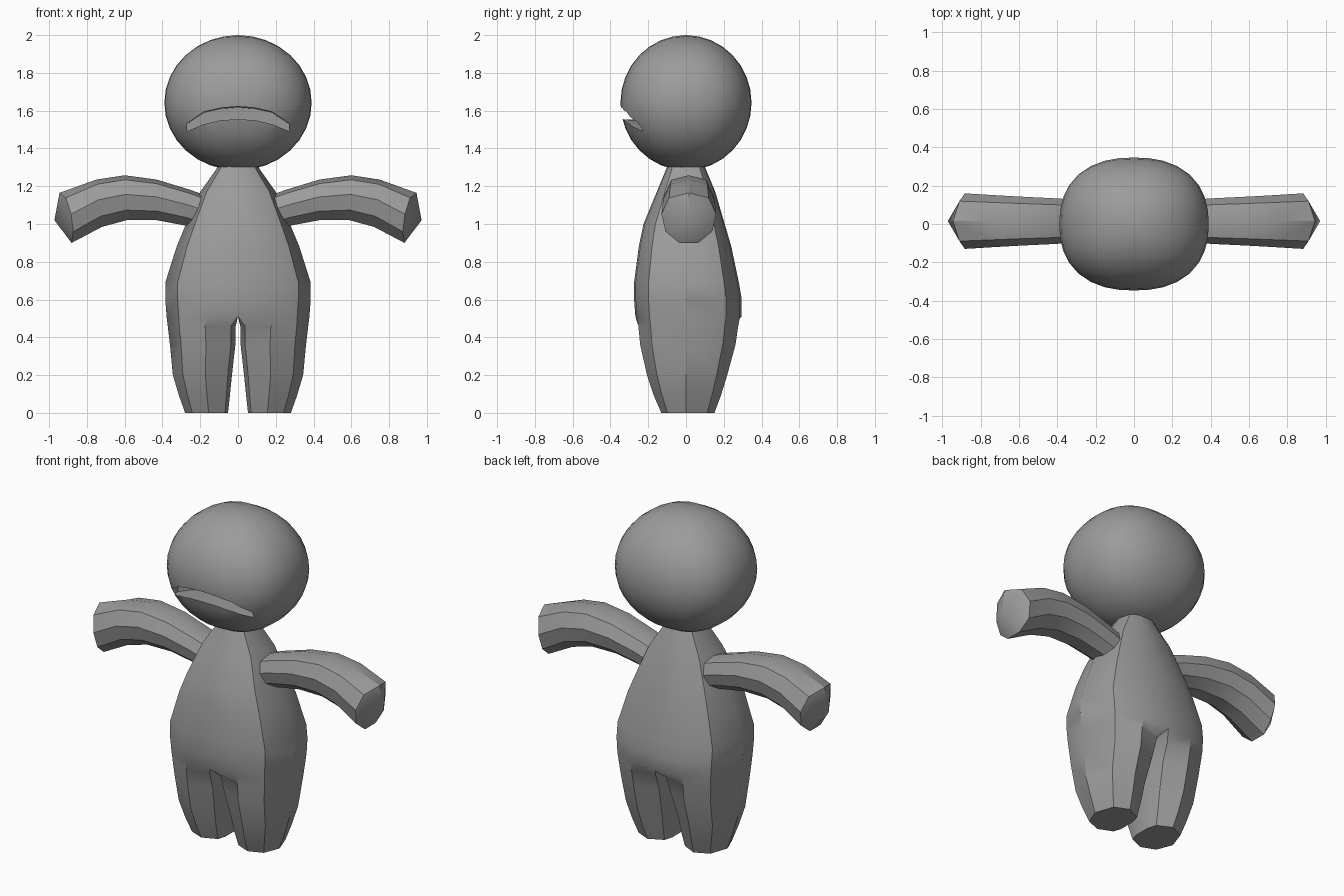
import bpy, bmesh, math
from mathutils import Vector

if "Cube" in bpy.data.objects:
    bpy.data.objects.remove(bpy.data.objects["Cube"])

skin = bpy.data.materials.new("plain grey")
skin.diffuse_color = (0.33, 0.33, 0.33, 1)
skin.use_nodes = True
skin.node_tree.nodes["Principled BSDF"].inputs["Base Color"].default_value = skin.diffuse_color


def finish(bm, name, angle=30):
    bmesh.ops.recalc_face_normals(bm, faces=bm.faces[:])
    me = bpy.data.meshes.new(name)
    bm.to_mesh(me)
    bm.free()
    me.materials.append(skin)
    ob = bpy.data.objects.new(name, me)
    bpy.context.collection.objects.link(ob)
    smooth(ob, angle)
    return ob


def smooth(ob, angle):
    bpy.ops.object.select_all(action='DESELECT')
    ob.select_set(True)
    bpy.context.view_layer.objects.active = ob
    bpy.ops.object.shade_smooth_by_angle(angle=math.radians(angle))


def bridge(bm, a, b, closed=True):
    n = len(a)
    for i in range(n if closed else n - 1):
        j = (i + 1) % n
        bm.faces.new((a[i], a[j], b[j], b[i]))


# Torso and legs: half body lofted downwards, then mirrored
HALF = [(0, -1), (.45, -.97), (.83, -.72), (1, 0), (.83, .72), (.45, .97), (0, 1)]
# z, half width, front depth, back depth
TORSO = [(1.33, .10, .09, .09), (1.29, .115, .105, .105), (1.17, .20, .155, .155),
         (1.0, .275, .225, .205), (.88, .325, .25, .24), (.69, .385, .275, .28),
         (.60, .385, .275, .295), (.51, .378, .268, .295)]
# z, half width, front, back, inner gap, depth of inner corners
LEG = [(.46, .372, .26, .285, .012, .85), (.36, .36, .25, .27, .014, .76),
       (.2, .345, .213, .225, .032, .7), (.09, .312, .175, .19, .043, .7),
       (0, .28, .135, .155, .053, .7)]

bm = bmesh.new()
prev = None
for z, w, f, b in TORSO:
    ring = [bm.verts.new((x * w, y * (f if y < 0 else b), z)) for x, y in HALF]
    if prev:
        bridge(bm, prev, ring, closed=False)
    else:
        bm.faces.new(ring)
    prev = ring
# crotch line joins back centre to front centre
prev = prev + [bm.verts.new((0, .11, .52)), bm.verts.new((0, -.11, .52))]
for z, w, f, b, gap, corner in LEG:
    pts = []
    for x, y in HALF:
        if x == 0:
            x, y = .07, y * corner
        pts.append((gap + (w - gap) * x, y * (f if y < 0 else b), z))
    pts += [(gap, .35 * b, z), (gap, -.35 * f, z)]
    ring = [bm.verts.new(p) for p in pts]
    bridge(bm, prev, ring)
    prev = ring
bm.faces.new(prev)
bmesh.ops.mirror(bm, geom=bm.verts[:] + bm.edges[:] + bm.faces[:], axis='X', merge_dist=.0005)
finish(bm, "body", 35)

# Arms: curved loft given by its upper and lower outline, with a pointed end
SECTION = [(0, 1), (.72, .8), (1, .15), (.85, -.55), (.35, -1),
           (-.35, -1), (-.85, -.55), (-1, .15), (-.72, .8)]
# top x, top z, bottom x, bottom z, half depth
ARM = [(.14, 1.14, .18, .96, .105), (.25, 1.18, .27, .99, .11), (.43, 1.235, .43, 1.02, .12),
       (.60, 1.258, .59, 1.02, .128), (.75, 1.235, .72, .985, .136), (.905, 1.165, .855, .90, .145)]
for side, name in ((-1, "left_arm"), (1, "right_arm")):
    bm = bmesh.new()
    prev = None
    for k, (tx, tz, bx, bz, d) in enumerate(ARM):
        top, bot = Vector((tx, 0, tz)), Vector((bx, 0, bz))
        ring = []
        for y, h in SECTION:
            p = bot.lerp(top, (h + 1) / 2)
            if k == len(ARM) - 1:
                p.x += .04 * (1 - abs(y))
            ring.append(bm.verts.new((side * p.x, .015 + y * d, p.z)))
        if prev:
            bridge(bm, prev, ring)
        else:
            bm.faces.new(ring)
        prev = ring
    tip = bm.verts.new((side * .972, .015, 1.02))
    for i in range(len(prev)):
        bm.faces.new((prev[i], prev[(i + 1) % len(prev)], tip))
    finish(bm, name)

# Head: cube rounded to a slightly squared ball
bm = bmesh.new()
bmesh.ops.create_cube(bm, size=2)
bmesh.ops.subdivide_edges(bm, edges=bm.edges[:], cuts=7, use_grid_fill=True)
P = 2.35
for v in bm.verts:
    x, y, z = (math.tan(c * math.pi / 4) for c in v.co)
    r = math.sqrt((abs(x) ** P + abs(y) ** P) ** (2 / P) + z * z)
    v.co = (.39 * x / r, .347 * y / r, 1.642 + .358 * z / r)
head = finish(bm, "head", 40)

# Mouth: arched slot cut into the face
bm = bmesh.new()
UPPER = [(-.27, 1.54), (-.18, 1.60), (-.09, 1.62), (0, 1.627), (.09, 1.62), (.18, 1.60), (.27, 1.54)]
LOWER = [(.27, 1.50), (.18, 1.535), (.09, 1.555), (0, 1.56), (-.09, 1.555), (-.18, 1.535), (-.27, 1.50)]
front = [bm.verts.new((x, -.5, z)) for x, z in UPPER + LOWER]
back = [bm.verts.new((x, -.19, z - .01)) for x, z in UPPER + LOWER]
bridge(bm, front, back)
for i in range(6):
    for ring in (front, back):
        bm.faces.new((ring[i], ring[i + 1], ring[12 - i], ring[13 - i]))
cutter = finish(bm, "mouth_cutter")
cutter.hide_render = True
mod = head.modifiers.new("mouth", 'BOOLEAN')
mod.operation = 'DIFFERENCE'
mod.solver = 'EXACT'
mod.object = cutter
bpy.ops.object.select_all(action='DESELECT')
head.select_set(True)
bpy.context.view_layer.objects.active = head
bpy.ops.object.modifier_apply(modifier=mod.name)
bpy.data.objects.remove(cutter)
smooth(head, 40)
